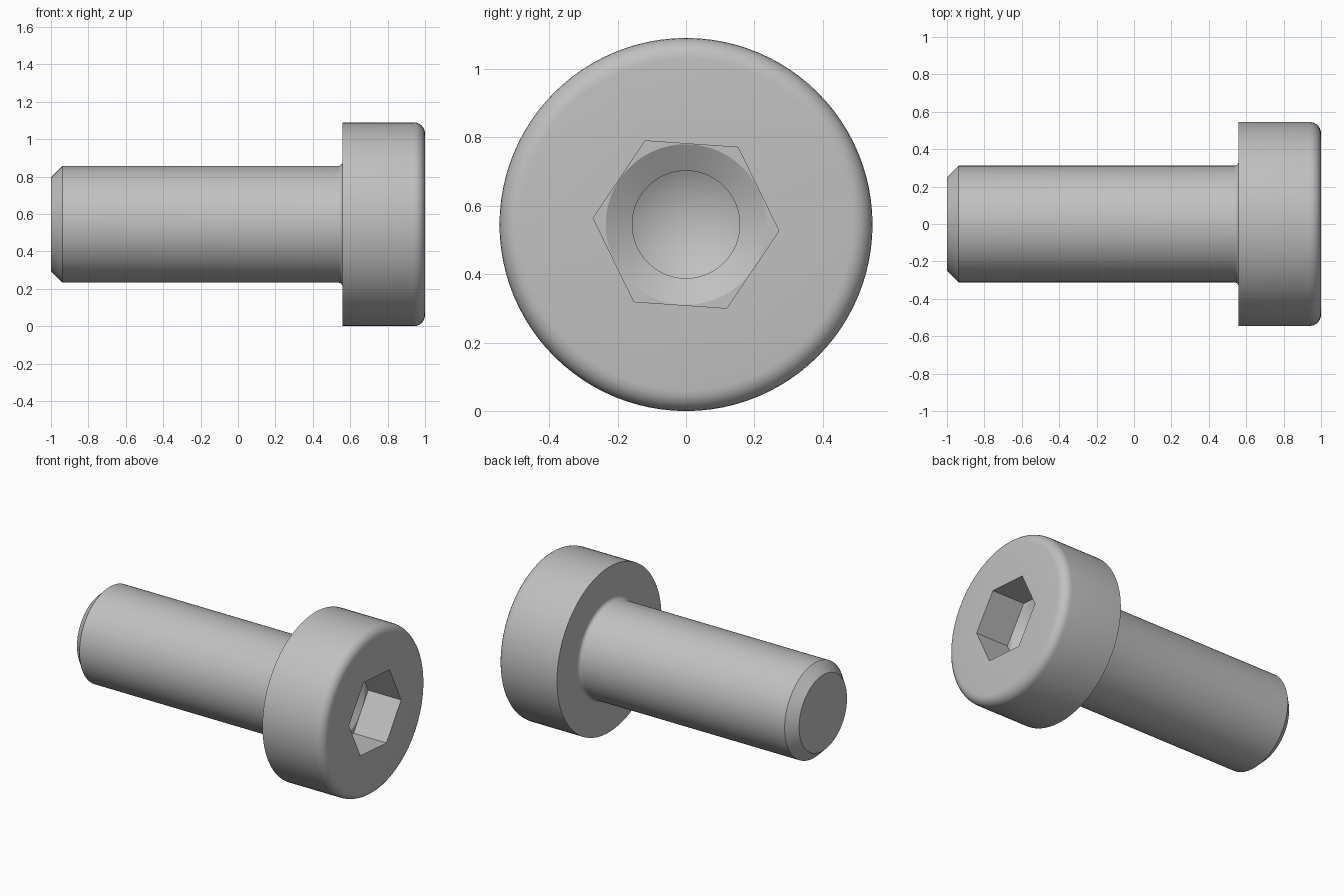
import bpy, bmesh
from math import cos, sin, pi, radians

if "Cube" in bpy.data.objects:
    bpy.data.objects.remove(bpy.data.objects["Cube"], do_unlink=True)

HEAD_R, SHAFT_R, PILOT_R = 0.545, 0.312, 0.157
UNDER_HEAD, FLOOR = 0.56, 0.76        # positions along the screw axis
HEX_R, HEX_TURN = 0.272, radians(-4)  # socket corner radius and twist
SLOPE = 0.577                         # drill point slope
APOTHEM = HEX_R * cos(pi / 6)

steel = bpy.data.materials.new("steel grey")
steel.use_nodes = True
grey = (0.53, 0.53, 0.53, 1)
steel.diffuse_color = grey
steel.node_tree.nodes["Principled BSDF"].inputs["Base Color"].default_value = grey


def arc(cx, cr, radius, start, end, steps=6):
    """Profile points along an arc, as (axis position, radius)."""
    angles = [radians(start + (end - start) * i / steps) for i in range(steps + 1)]
    return [(cx + radius * cos(a), cr + radius * sin(a)) for a in angles]


def revolve(name, profile, sides=96, turn=0.0):
    """Turn a profile around the screw axis; its ends lie on the axis."""
    bm = bmesh.new()
    rings = []
    for x, r in profile:
        count = sides if r > 0 else 1
        rings.append([bm.verts.new((x, r * cos(turn + 2 * pi * i / sides),
                                    HEAD_R + r * sin(turn + 2 * pi * i / sides)))
                      for i in range(count)])
    for a, b in zip(rings, rings[1:]):
        for i in range(sides):
            j = (i + 1) % sides
            if len(a) == 1:
                bm.faces.new((a[0], b[i], b[j]))
            elif len(b) == 1:
                bm.faces.new((a[i], a[j], b[0]))
            else:
                bm.faces.new((a[i], a[j], b[j], b[i]))
    # Merge the fans of flat ends into single faces
    bmesh.ops.dissolve_limit(bm, angle_limit=radians(0.5),
                             verts=bm.verts, edges=bm.edges)
    bmesh.ops.recalc_face_normals(bm, faces=bm.faces)
    mesh = bpy.data.meshes.new(name)
    bm.to_mesh(mesh)
    bm.free()
    mesh.materials.append(steel)
    obj = bpy.data.objects.new(name, mesh)
    bpy.context.collection.objects.link(obj)
    return obj


# Screw body: chamfered tip, shaft, fillet under the head, rounded head
profile = [(-1, 0), (-1, 0.25), (-0.938, SHAFT_R)]
profile += arc(UNDER_HEAD - 0.025, SHAFT_R + 0.025, 0.025, -90, 0)
profile += [(UNDER_HEAD, HEAD_R)]
profile += arc(0.94, HEAD_R - 0.06, 0.06, 90, 0)
profile += [(1, 0)]
screw = revolve("screw_body", profile)

# Hexagonal socket and the pilot hole drilled below it
hex_cutter = revolve("hex_socket_cutter",
                     [(FLOOR, 0), (FLOOR, HEX_R), (1.1, HEX_R), (1.1, 0)], 6, HEX_TURN)
drill_r = APOTHEM - 0.001
pilot_end = 0.484
drill_cutter = revolve("pilot_hole_cutter", [
    (pilot_end - PILOT_R * SLOPE, 0), (pilot_end, PILOT_R),
    (FLOOR - (drill_r - PILOT_R) * SLOPE, PILOT_R), (FLOOR, drill_r),
    (FLOOR + 0.1, 0.1), (FLOOR + 0.1, 0)])

bpy.ops.object.select_all(action='DESELECT')
bpy.context.view_layer.objects.active = screw
screw.select_set(True)
for cutter in (hex_cutter, drill_cutter):
    cutter.hide_render = True
    cut = screw.modifiers.new(cutter.name, 'BOOLEAN')
    cut.operation, cut.solver, cut.object = 'DIFFERENCE', 'EXACT', cutter
    bpy.ops.object.modifier_apply(modifier=cut.name)
    bpy.data.objects.remove(cutter, do_unlink=True)

bpy.ops.object.shade_smooth_by_angle(angle=radians(25))
